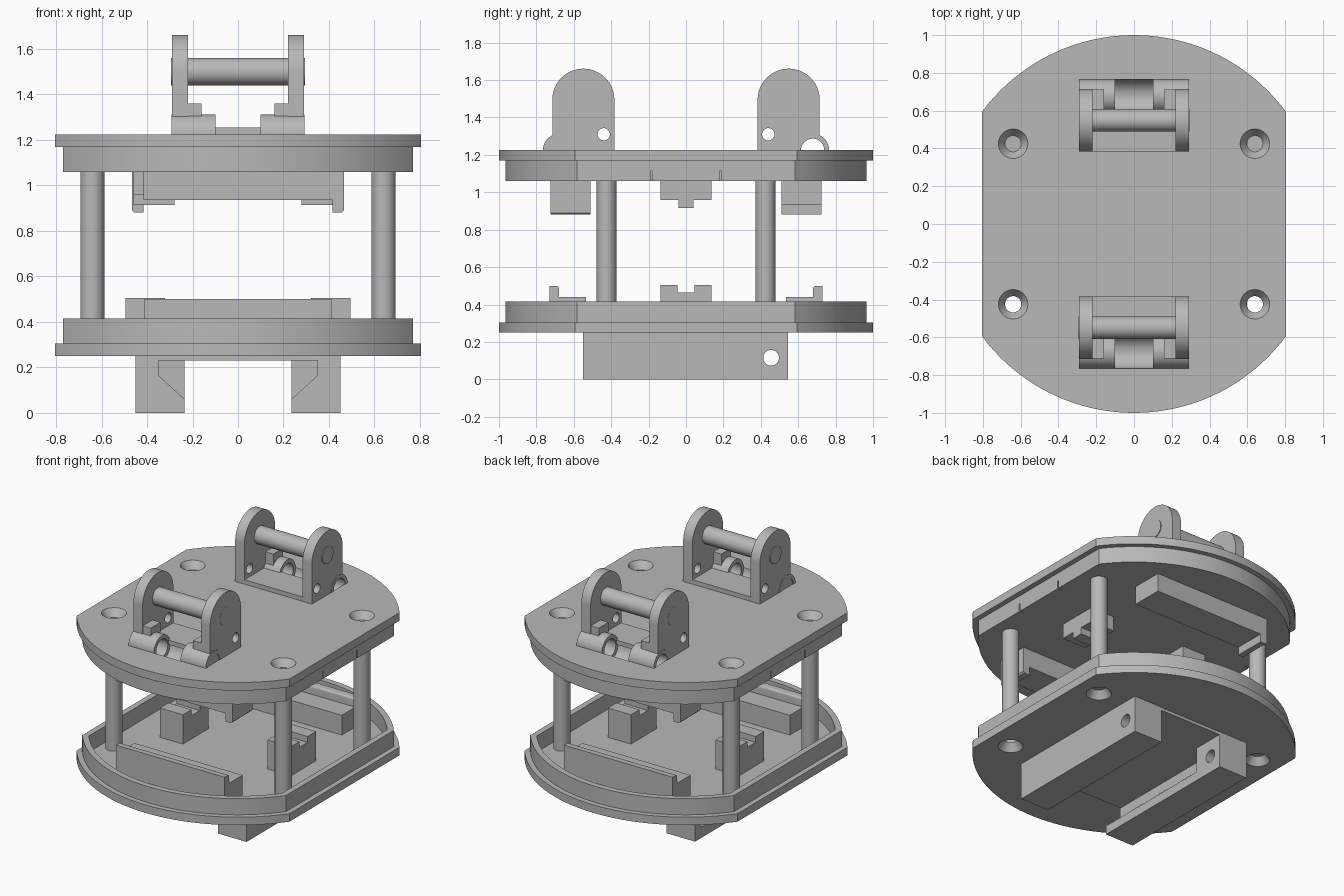
import bpy, bmesh, math
from mathutils import Matrix

cube = bpy.data.objects.get("Cube")
if cube:
    bpy.data.objects.remove(cube, do_unlink=True)

grey = bpy.data.materials.new("plain_grey")
grey.use_nodes = True
GREY = (0.48, 0.48, 0.48, 1)
grey.diffuse_color = GREY
grey.node_tree.nodes["Principled BSDF"].inputs["Base Color"].default_value = GREY


def finish(name, bm):
    bmesh.ops.recalc_face_normals(bm, faces=bm.faces)
    mesh = bpy.data.meshes.new(name)
    bm.to_mesh(mesh)
    bm.free()
    mesh.materials.append(grey)
    obj = bpy.data.objects.new(name, mesh)
    bpy.context.collection.objects.link(obj)
    return obj


def prism(name, points, axis, lo, hi):
    """Extrude a 2D profile along an axis; the other two axes keep x, y, z order."""
    bm = bmesh.new()
    place = {"x": lambda p: (lo, p[0], p[1]),
             "y": lambda p: (p[0], lo, p[1]),
             "z": lambda p: (p[0], p[1], lo)}[axis]
    face = bm.faces.new([bm.verts.new(place(p)) for p in points])
    grown = bmesh.ops.extrude_face_region(bm, geom=[face])
    step = ["xyz"[i] == axis for i in range(3)]
    bmesh.ops.translate(bm, vec=[(hi - lo) * s for s in step],
                        verts=[v for v in grown["geom"] if isinstance(v, bmesh.types.BMVert)])
    return finish(name, bm)


def box(name, x, y, z):
    return prism(name, [(x[0], y[0]), (x[1], y[0]), (x[1], y[1]), (x[0], y[1])], "z", *z)


def arc(cx, cy, r, start, end, n):
    return [(cx + r * math.cos(start + (end - start) * i / n),
             cy + r * math.sin(start + (end - start) * i / n)) for i in range(n + 1)]


def rod(name, cx, cy, r, axis, lo, hi):
    return prism(name, arc(cx, cy, r, 0, math.tau, 40)[:-1], axis, lo, hi)


def cone(name, x, y, z, r_low, r_high, depth):
    bm = bmesh.new()
    bmesh.ops.create_cone(bm, cap_ends=True, segments=40, radius1=r_low, radius2=r_high,
                          depth=depth, matrix=Matrix.Translation((x, y, z)))
    return finish(name, bm)


def cut(obj, *cutters):
    for cutter in cutters:
        mod = obj.modifiers.new("cut", "BOOLEAN")
        mod.operation, mod.solver, mod.object = "DIFFERENCE", "EXACT", cutter
        bpy.context.view_layer.objects.active = obj
        bpy.ops.object.modifier_apply(modifier=mod.name)
        bpy.data.objects.remove(cutter, do_unlink=True)
    return obj


def turned(obj, end):
    """Back parts are the front parts turned half a circle."""
    if end == "back":
        obj.data.transform(Matrix.Rotation(math.pi, 4, "Z"))
    return obj


def outline(radius, half_width):
    a = math.acos(half_width / radius)
    return (arc(0, 0, radius, a, math.pi - a, 40)
            + arc(0, 0, radius, math.pi + a, math.tau - a, 40))


PLATE, RIM, INSIDE = outline(1, 0.805), outline(0.965, 0.77), outline(0.925, 0.73)
POSTS = [(x, y) for x in (-0.64, 0.64) for y in (-0.425, 0.425)]
ENDS = ("front", "back")

# Base tray and lid
base = prism("base_plate", PLATE, "z", 0.25, 0.305)
tray_rim = cut(prism("tray_rim", RIM, "z", 0.305, 0.415),
               prism("cutter", INSIDE, "z", 0.2, 0.5))
lid = prism("lid_plate", PLATE, "z", 1.17, 1.225)
lid_core = prism("lid_core", RIM, "z", 1.06, 1.17)

# Hollow posts with countersunk bolt holes
for x, y in POSTS:
    cut(base, rod("cutter", x, y, 0.043, "z", 0.2, 0.35),
        cone("cutter", x, y, 0.27, 0.085, 0.043, 0.06))
    cut(lid, rod("cutter", x, y, 0.043, "z", 1.0, 1.3),
        cone("cutter", x, y, 1.205, 0.043, 0.085, 0.06))
    cut(lid_core, rod("cutter", x, y, 0.043, "z", 1.0, 1.3))
    cut(rod("post", x, y, 0.053, "z", 0.305, 1.06),
        rod("cutter", x, y, 0.043, "z", 0.2, 1.2))

# Thin slits in the flat sides of the lid
for side in (-0.77, 0.77):
    for y in (-0.185, 0.185):
        cut(lid_core, box("cutter", (side - 0.03, side + 0.03),
                          (y - 0.005, y + 0.005), (1.0, 1.115)))

# Hinge sockets sunk into the lid
HINGE_Y, HINGE_Z = -0.677, 1.225
for y in (HINGE_Y, -HINGE_Y):
    for part in (lid, lid_core):
        cut(part, rod("cutter", y, HINGE_Z, 0.062, "x", -0.288, 0.288),
            rod("cutter", y, HINGE_Z, 0.088, "x", -0.1, 0.1))


def bore():
    return rod("cutter", HINGE_Y, HINGE_Z, 0.062, "x", -0.4, 0.4)


# Clevis brackets on the lid
cheek = [(-0.715, 1.225), (-0.383, 1.225)] + arc(-0.549, 1.495, 0.166, 0, math.pi, 32)
for end in ENDS:
    for s in (-1, 1):
        plate = prism(end + "_bracket_cheek", cheek, "x", *sorted((s * 0.22, s * 0.29)))
        cut(plate, bore(), rod("cutter", -0.44, 1.31, 0.033, "x", -0.4, 0.4))
        turned(plate, end)
        tube = rod(end + "_hinge_tube", HINGE_Y, HINGE_Z, 0.088, "x",
                   *sorted((s * 0.1, s * 0.292)))
        turned(cut(tube, bore()), end)
        block = box(end + "_hinge_block", sorted((s * 0.16, s * 0.22)),
                    (-0.713, -0.61), (1.225, 1.36))
        turned(cut(block, bore()), end)
    turned(box(end + "_bracket_floor", (-0.22, 0.22), (-0.61, -0.385), (1.225, 1.255)), end)
    turned(rod(end + "_bracket_pin", -0.549, 1.5, 0.06, "x", -0.295, 0.291), end)

# Long locating ledges on the tray and bars under the lid
ledge = ([(-0.535, 0.305), (-0.535, 0.44), (-0.68, 0.44), (-0.68, 0.485)]
         + arc(-0.695, 0.485, 0.015, 0, math.pi / 2, 5)[1:]
         + [(-0.73, 0.5), (-0.73, 0.305)])
hanger = [(-0.415, 1.06), (-0.415, 0.935), (0.415, 0.935), (0.415, 0.88),
          (0.455, 0.88), (0.465, 0.89), (0.465, 1.06)]
for end in ENDS:
    turned(prism(end + "_tray_ledge", ledge, "x", -0.41, 0.41), end)
    turned(prism(end + "_lid_hanger", hanger, "y", -0.725, -0.51), end)

# Notched side blocks and the tongues that match them
notch = [(-0.137, 0.305), (0.137, 0.305), (0.137, 0.505), (0.045, 0.505),
         (0.045, 0.465), (-0.045, 0.465), (-0.045, 0.505), (-0.137, 0.505)]
tongue = [(-0.137, 1.06), (-0.137, 0.96), (-0.04, 0.96), (-0.04, 0.915),
          (0.04, 0.915), (0.04, 0.96), (0.137, 0.96), (0.137, 1.06)]
for s in (-1, 1):
    prism("notched_block", notch, "x", *sorted((s * 0.32, s * 0.495)))
    prism("lid_tongue", tongue, "x", *sorted((s * 0.28, s * 0.46)))

# Mounting rails: undercut groove with a solid stop at the back
groove = [(0.45, 0), (0.45, 0.25), (0.35, 0.25), (0.35, 0.165), (0.235, 0.06), (0.235, 0)]
stop = [(0.45, 0), (0.45, 0.25), (0.235, 0.25), (0.235, 0)]
for s in (-1, 1):
    prism("rail", [(s * x, z) for x, z in groove], "y", -0.55, 0.32)
    block = prism("rail_stop", [(s * x, z) for x, z in stop], "y", 0.32, 0.545)
    cut(block, rod("cutter", 0.455, 0.115, 0.042, "x", -0.6, 0.6))
box("rail_roof", (-0.35, 0.35), (-0.548, 0.543), (0.23, 0.25))

# Smooth round parts, keep edges sharp
bpy.ops.object.select_all(action="DESELECT")
for obj in bpy.context.scene.objects:
    if obj.type == "MESH":
        obj.select_set(True)
        bpy.context.view_layer.objects.active = obj
bpy.ops.object.shade_smooth_by_angle(angle=math.radians(30))
